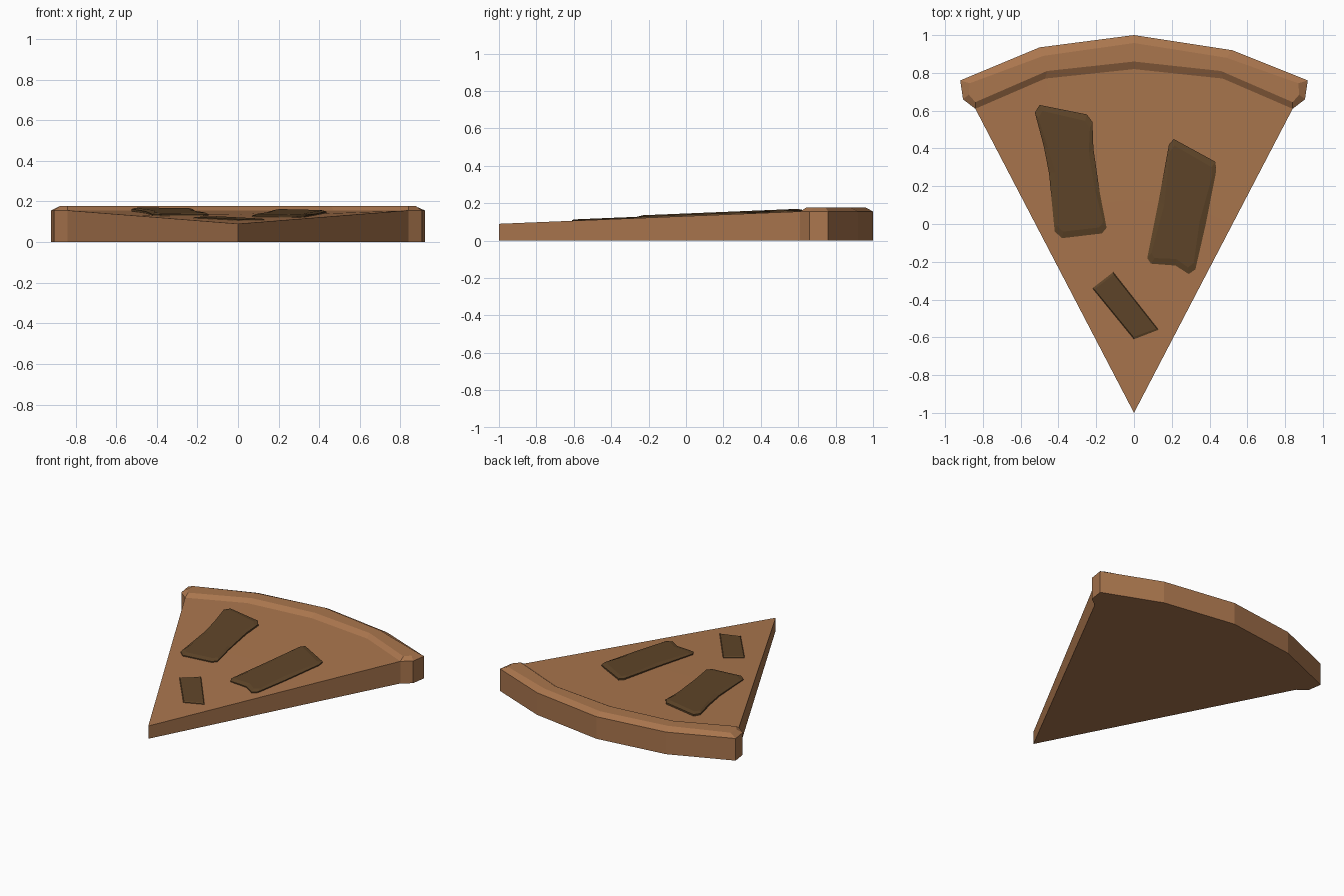
import bpy, bmesh
from mathutils import Vector

if "Cube" in bpy.data.objects:
    bpy.data.objects.remove(bpy.data.objects["Cube"])


def material(name, rgb):
    m = bpy.data.materials.new(name)
    m.diffuse_color = (*rgb, 1)
    m.use_nodes = True
    m.node_tree.nodes["Principled BSDF"].inputs["Base Color"].default_value = m.diffuse_color
    return m


def make(name, verts, faces, mat):
    mesh = bpy.data.meshes.new(name)
    mesh.from_pydata(verts, [], faces)
    bm = bmesh.new()
    bm.from_mesh(mesh)
    bmesh.ops.triangulate(bm, faces=[f for f in bm.faces if len(f.verts) > 4])
    bm.to_mesh(mesh)
    bm.free()
    mesh.materials.append(mat)
    ob = bpy.data.objects.new(name, mesh)
    bpy.context.collection.objects.link(ob)
    return ob


def surface_z(y):
    # gently rising top of the slice
    return 0.09 + 0.066 * min((y + 1) / 1.6, 1)


dough = material("dough", (0.40, 0.18, 0.075))
topping = material("topping", (0.115, 0.06, 0.022))

# Shared line where the slice meets the crust
inner = [(-.84, .61), (-.47, .77), (0, .82), (.47, .77), (.84, .61)]

# Wedge: tip, middle row, crust line (open at the back where the crust joins)
rim = inner
half = [(x * .62, -1 + (y + 1) * .62) for x, y in rim]
plan = [(0, -1)] + half + rim
verts = [(x, y, surface_z(y)) for x, y in plan]
faces = []
for i in range(1, 5):
    faces += [(0, i + 1, i), (i, i + 1, i + 6, i + 5)]
sides = [6, 1, 0, 5, 10]
base = len(verts)
verts += [(*plan[i], 0) for i in sides]
for k in range(4):
    faces.append((sides[k], base + k, base + k + 1, sides[k + 1]))
base2 = len(verts)
verts += [(x, y, 0) for x, y in rim[1:-1]]
faces.append((base, base2, base2 + 1, base2 + 2, base + 4, base + 3, base + 2, base + 1))
make("slice", verts, faces, dough)

# Crust: vertical outer wall, chamfer, flat top
outer = [(.92, .76), (.52, .92), (0, 1), (-.5, .935), (-.92, .76)]
foot = inner + [(.905, .66)] + outer + [(-.905, .66)]
top = [(-.84, .645), (-.46, .81), (0, .86), (.46, .81), (.84, .645), (.875, .685),
       (.87, .745), (.49, .88), (0, .958), (-.48, .89), (-.87, .745), (-.875, .685)]
n = len(foot)
verts = [(x, y, 0) for x, y in foot] + [(x, y, .156) for x, y in foot] \
    + [(x, y, .178) for x, y in top]
faces = [tuple(range(2 * n, 3 * n)), tuple(reversed(range(n)))]
for i in range(n):
    j = (i + 1) % n
    if i >= 4:
        faces.append((i, j, n + j, n + i))
    faces.append((n + i, n + j, 2 * n + j, 2 * n + i))
make("crust", verts, faces, dough)


# Toppings: thin chamfered slabs lying on the sloping surface
def slab(name, outline, height, inset):
    pts = [Vector(p) for p in outline]
    c = sum(pts, Vector((0, 0))) / len(pts)
    upper = [p + (c - p).normalized() * inset for p in pts]
    n = len(pts)
    verts = [(p.x, p.y, surface_z(p.y) - .004) for p in pts]
    verts += [(p.x, p.y, surface_z(p.y) + height * .5) for p in pts]
    verts += [(p.x, p.y, surface_z(p.y) + height) for p in upper]
    faces = [tuple(range(2 * n, 3 * n))]
    for r in (0, n):
        for i in range(n):
            j = (i + 1) % n
            faces.append((r + i, r + j, r + n + j, r + n + i))
    ob = make(name, verts, faces, topping)
    bm = bmesh.new()
    bm.from_mesh(ob.data)
    if sum((q.x - p.x) * (q.y + p.y) for p, q in zip(pts, pts[1:] + pts[:1])) > 0:
        bmesh.ops.reverse_faces(bm, faces=bm.faces)
    bm.to_mesh(ob.data)
    bm.free()


slab("left_topping", [(-.50, .63), (-.25, .58), (-.22, .54), (-.215, .4), (-.18, .16),
                      (-.145, -.02), (-.17, -.05), (-.38, -.075), (-.42, -.04),
                      (-.45, .27), (-.48, .42), (-.525, .59)], .014, .035)
slab("right_topping", [(.21, .45), (.43, .33), (.435, .28), (.38, 0), (.325, -.24),
                       (.29, -.265), (.22, -.22), (.09, -.21), (.07, -.18),
                       (.13, .12), (.185, .42)], .014, .035)
slab("small_topping", [(-.22, -.34), (-.11, -.255), (.13, -.56), (0, -.61)], .007, .012)
